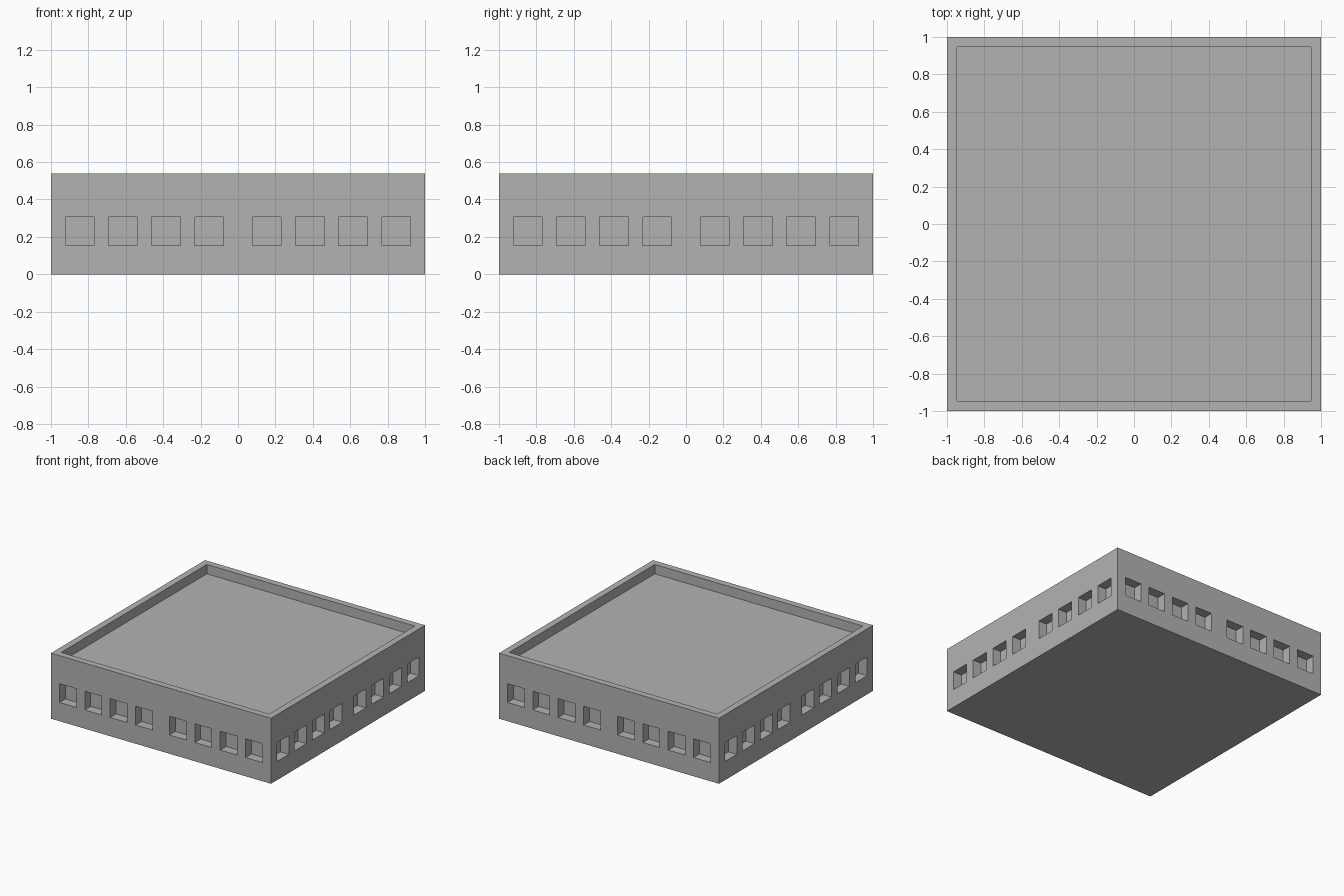
import bpy, bmesh
from mathutils import Vector

default = bpy.data.objects.get("Cube")
if default:
    bpy.data.objects.remove(default, do_unlink=True)

U = 1 / 13              # one module of the building
HALF, HEIGHT = 13, 7    # half width and height in modules
SILL, LINTEL = 2, 4     # window bottom and top
STARTS = (1, 4, 7, 10)  # near edge of each window, mirrored about the middle
CENTRES = [s + 1 for s in STARTS]

# Plain grey material
grey = bpy.data.materials.new("plain grey")
grey.use_nodes = True
colour = (0.45, 0.45, 0.45, 1)
grey.diffuse_color = colour
grey.node_tree.nodes["Principled BSDF"].inputs["Base Color"].default_value = colour


def sink(bm, faces, depth):
    """Push each face straight inwards, leaving walls around it."""
    pairs = bmesh.ops.extrude_discrete_faces(bm, faces=faces)["faces"]
    for f in pairs:
        f.normal_update()
        shift = -f.normal * depth
        bmesh.ops.translate(bm, vec=shift, verts=list(f.verts))


def slice_at(bm, point, normal):
    geom = bm.verts[:] + bm.edges[:] + bm.faces[:]
    bmesh.ops.bisect_plane(bm, geom=geom, dist=1e-4, plane_co=point, plane_no=normal)


def is_window(f):
    c = f.calc_center_median()
    if not SILL < c.z < LINTEL or abs(f.normal.z) > 0.5:
        return False
    out, along = (c.x, c.y) if abs(f.normal.x) > 0.5 else (c.y, c.x)
    return abs(abs(out) - HALF) < 0.01 and any(abs(abs(along) - w) < 0.1 for w in CENTRES)


# Solid block
bm = bmesh.new()
bmesh.ops.create_cube(bm, size=1)
bmesh.ops.scale(bm, vec=(2 * HALF, 2 * HALF, HEIGHT), verts=bm.verts)
bmesh.ops.translate(bm, vec=(0, 0, HEIGHT / 2), verts=bm.verts)
bm.normal_update()

# Sunken roof behind a parapet
roof = [f for f in bm.faces if f.normal.z > 0.5]
bmesh.ops.inset_individual(bm, faces=roof, thickness=1)
sink(bm, roof, 1)

# Window outlines cut into all four walls
for z in (SILL, LINTEL):
    slice_at(bm, Vector((0, 0, z)), Vector((0, 0, 1)))
for axis in (Vector((1, 0, 0)), Vector((0, 1, 0))):
    for start in STARTS:
        for edge in (start, start + 2):
            for side in (-1, 1):
                slice_at(bm, axis * edge * side, axis)
bm.normal_update()

# Recessed windows
sink(bm, [f for f in bm.faces if is_window(f)], 1)

# Tidy the flat surfaces and bring to final size
bmesh.ops.dissolve_limit(bm, angle_limit=0.01, verts=bm.verts, edges=bm.edges)
bmesh.ops.recalc_face_normals(bm, faces=bm.faces)
bmesh.ops.scale(bm, vec=(U, U, U), verts=bm.verts)

mesh = bpy.data.meshes.new("building_block")
bm.to_mesh(mesh)
bm.free()
mesh.materials.append(grey)
block = bpy.data.objects.new("building_block", mesh)
bpy.context.collection.objects.link(block)
